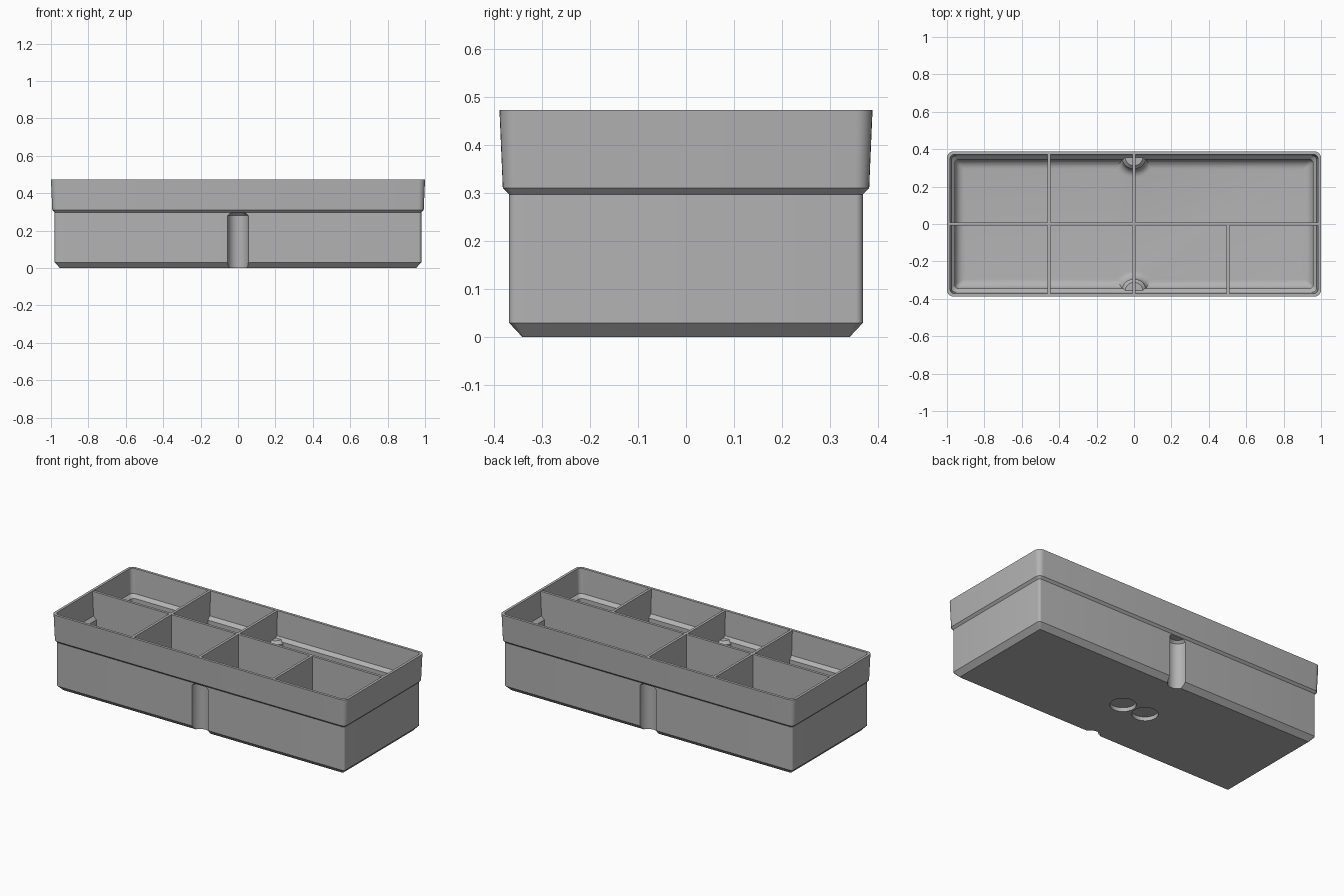
import bpy, bmesh
from math import pi, sin, cos, radians

if "Cube" in bpy.data.objects:
    bpy.data.objects.remove(bpy.data.objects["Cube"])

GREY = (0.45, 0.45, 0.45, 1)
mat = bpy.data.materials.new("matte grey")
mat.use_nodes = True
mat.diffuse_color = GREY
mat.node_tree.nodes["Principled BSDF"].inputs["Base Color"].default_value = GREY


def loft(name, rings):
    """Closed solid skinned through equal-length rings of points."""
    bm = bmesh.new()
    loops = [[bm.verts.new(p) for p in ring] for ring in rings]
    n = len(rings[0])
    for a, b in zip(loops, loops[1:]):
        for i in range(n):
            j = (i + 1) % n
            bm.faces.new((a[i], a[j], b[j], b[i]))
    bm.faces.new(loops[0][::-1])
    bm.faces.new(loops[-1])
    bmesh.ops.recalc_face_normals(bm, faces=bm.faces[:])
    mesh = bpy.data.meshes.new(name)
    bm.to_mesh(mesh)
    bm.free()
    mesh.materials.append(mat)
    obj = bpy.data.objects.new(name, mesh)
    bpy.context.scene.collection.objects.link(obj)
    return obj


def rounded_ring(inset, z, r, segs=6):
    """Rounded rectangle, inset from the rim outline."""
    hx, hy = 1 - inset - r, 0.388 - inset - r
    pts = []
    for k, (sx, sy) in enumerate(((1, 1), (-1, 1), (-1, -1), (1, -1))):
        for i in range(segs + 1):
            a = (k + i / segs) * pi / 2
            pts.append((sx * hx + r * cos(a), sy * hy + r * sin(a), z))
    return pts


def arc_ring(cx, cy, z, r, start=0.0, sweep=2 * pi, segs=40):
    count = segs if sweep > 6 else segs + 1
    return [(cx + r * cos(start + sweep * i / segs),
             cy + r * sin(start + sweep * i / segs), z) for i in range(count)]


def boolean(obj, tool, operation):
    mod = obj.modifiers.new("bool", 'BOOLEAN')
    mod.operation, mod.solver, mod.object = operation, 'EXACT', tool
    bpy.context.view_layer.objects.active = obj
    bpy.ops.object.modifier_apply(modifier=mod.name)


# Tray shell: outside going up, then inside going down to the floor
FLOOR, FILLET = 0.04, 0.05
shell = [rounded_ring(*p) for p in (
    (0.048, 0, 0.004), (0.02, 0.03, 0.015), (0.02, 0.297, 0.015),
    (0.007, 0.31, 0.03), (0, 0.473, 0.035),
    (0.016, 0.473, 0.025), (0.023, 0.322, 0.025), (0.042, 0.303, 0.022))]
for i in range(7):
    a = i / 6 * pi / 2
    shell.append(rounded_ring(0.042 + FILLET * (1 - cos(a)),
                              FLOOR + FILLET * (1 - sin(a)), 0.022 - 0.002 * i))
tray = loft("tray_body", shell)

# Inner bosses behind the side grooves, flared into the floor
R, FLARE = 0.066, 0.045
profile = [(FLOOR - 0.008, R + FLARE)]
for i in range(7):
    a = i / 6 * pi / 2
    profile.append((FLOOR + FLARE * (1 - cos(a)), R + FLARE * (1 - sin(a))))
profile += [(0.295, R), (0.312, R - 0.018)]
cutters = []
for side in (1, -1):
    boss = loft("boss", [arc_ring(0, side * 0.36, z, r, pi if side > 0 else 0, pi, 24)
                         for z, r in profile])
    boolean(tray, boss, 'UNION')
    bpy.data.objects.remove(boss)
    # Outer groove with chamfered top
    cutters.append(loft("groove_cutter", [arc_ring(0, side * 0.368, z, r) for z, r in (
        (-0.05, 0.055), (0.28, 0.055), (0.294, 0.041))]))
    # Round recess underneath
    cutters.append(loft("recess_cutter", [arc_ring(side * 0.078, 0, z, 0.072)
                                          for z in (-0.05, 0.024)]))
for cutter in cutters:
    boolean(tray, cutter, 'DIFFERENCE')


# Dividers, widening upward to follow the wall
def divider(name, x_low, x_high, y_low, y_high):
    """Ranges are (min, max) at the foot and at the top."""
    def ring(xr, yr, z):
        return [(xr[0], yr[0], z), (xr[1], yr[0], z), (xr[1], yr[1], z), (xr[0], yr[1], z)]
    return loft(name, [ring(x_low, y_low, 0.03), ring(x_high, y_high, 0.472)])


T = 0.008
parts = [tray, divider("long_divider", (-0.96, 0.96), (-0.988, 0.988), (-T, T), (-T, T))]
for name, x, back in (("left_end_divider", -0.455, 1), ("middle_divider", 0, 1),
                      ("front_divider", 0.503, 0)):
    xr = (x - T, x + T)
    parts.append(divider(name, xr, xr, (-0.352, 0.352 * back), (-0.377, 0.377 * back)))
    if x == 0:
        for cutter in cutters:
            if cutter.name.startswith("groove"):
                boolean(parts[-1], cutter, 'DIFFERENCE')
for cutter in cutters:
    bpy.data.objects.remove(cutter)

# Smooth shading on curved areas, sharp edges elsewhere
bpy.ops.object.select_all(action='DESELECT')
for obj in parts:
    obj.select_set(True)
bpy.context.view_layer.objects.active = tray
bpy.ops.object.shade_smooth_by_angle(angle=radians(30))
